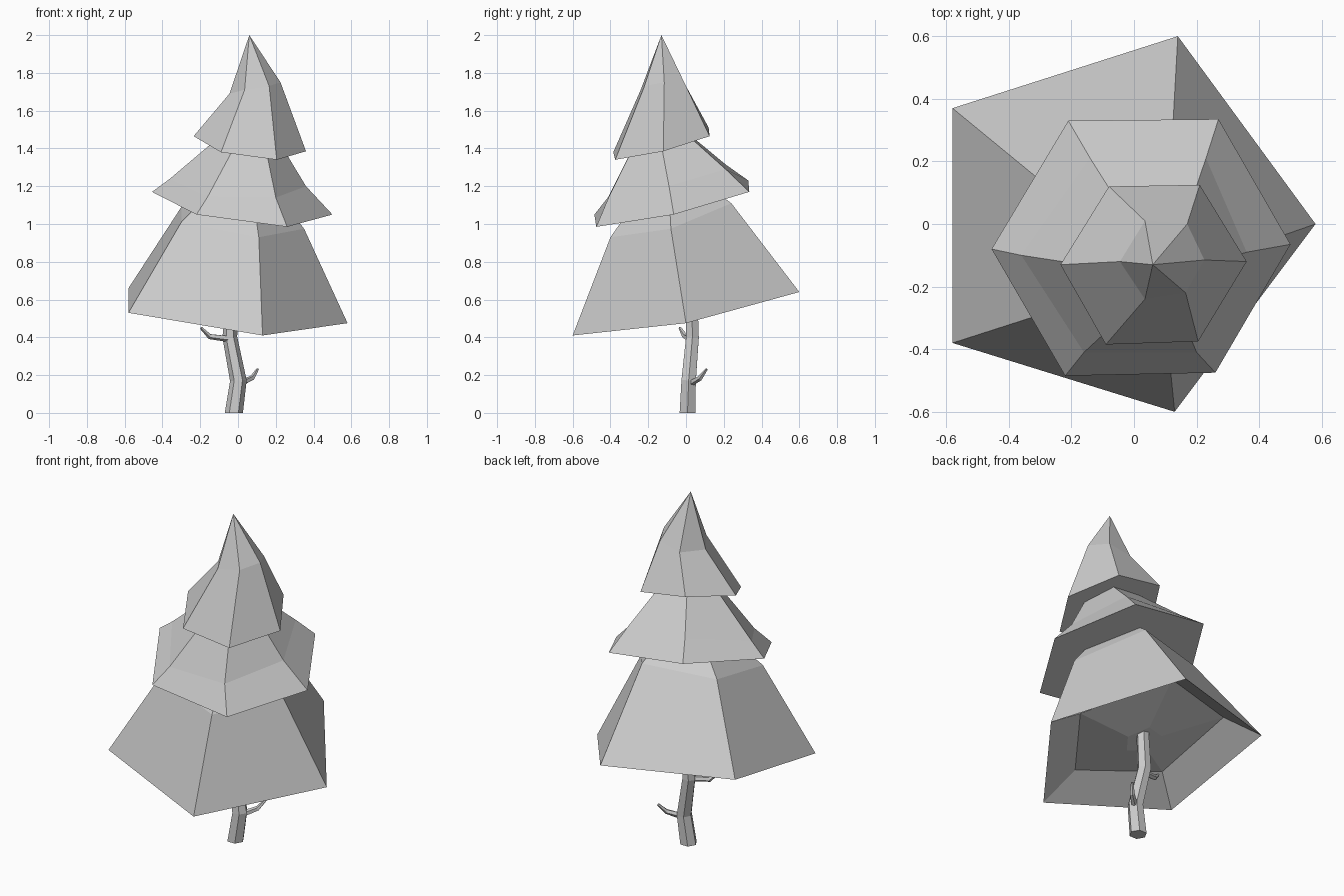
import bpy, bmesh, math
from mathutils import Vector

if "Cube" in bpy.data.objects:
    bpy.data.objects.remove(bpy.data.objects["Cube"])


def loft(name, rings):
    """Skin a list of point rings; a one-point ring makes a tip, others are capped."""
    bm = bmesh.new()
    vs = [[bm.verts.new(p) for p in r] for r in rings]
    for a, b in zip(vs, vs[1:]):
        n = max(len(a), len(b))
        for i in range(n):
            j = (i + 1) % n
            if len(b) == 1:
                bm.faces.new((a[i], a[j], b[0]))
            else:
                bm.faces.new((a[i], a[j], b[j], b[i]))
    for r in (vs[0], vs[-1]):
        if len(r) > 2:
            bm.faces.new(r)
    bmesh.ops.recalc_face_normals(bm, faces=bm.faces)
    me = bpy.data.meshes.new(name)
    bm.to_mesh(me)
    bm.free()
    ob = bpy.data.objects.new(name, me)
    bpy.context.collection.objects.link(ob)
    return ob


def inset(ring, s, dz, tilt=1.0):
    """Shrink a ring about its centre, raise it and scale its tilt."""
    c = sum((Vector(p) for p in ring), Vector()) / len(ring)
    return [c + Vector(((p[0] - c.x) * s, (p[1] - c.y) * s, (p[2] - c.z) * tilt + dz))
            for p in ring]


def tier(name, rim, shoulder, tip, hollow=()):
    under = [inset(rim, s, dz, t) for s, dz, t in hollow]
    loft(name, under + [rim, shoulder, [tip]])


def tube(name, path, radii, sides):
    pts = [Vector(p) for p in path]
    rings = []
    for i, p in enumerate(pts):
        d = (pts[min(i + 1, len(pts) - 1)] - pts[max(i - 1, 0)]).normalized()
        if i == 0 and p.z == 0:
            d = Vector((0, 0, 1))
        u = d.cross(Vector((0, 1, 0))).normalized()
        v = d.cross(u)
        rings.append([p + radii[i] * (u * math.cos(a) + v * math.sin(a))
                      for a in (2 * math.pi * k / sides for k in range(sides))])
    loft(name, rings)


# Lower foliage: five-sided skirt, underside recessed then bulging down to the trunk
tier("lower_foliage",
     [(.14, .60, .64), (.58, 0, .475), (.13, -.60, .41), (-.58, -.38, .53), (-.58, .37, .66)],
     [(.12, .24, 1.11), (.35, -.08, .975), (.11, -.40, .93), (-.30, -.29, 1.01), (-.30, .14, 1.09)],
     (.05, -.10, 1.36),
     [(.16, .06, .25), (.68, .12, .85)])

# Middle foliage: flared six-sided skirt, flat underside
tier("middle_foliage",
     [(-.21, .33, 1.23), (.27, .335, 1.17), (.50, -.065, 1.05),
      (.26, -.475, .985), (-.22, -.485, 1.05), (-.455, -.08, 1.17)],
     [(-.14, .21, 1.315), (.23, .21, 1.29), (.36, -.09, 1.20),
      (.20, -.41, 1.14), (-.16, -.41, 1.145), (-.36, -.10, 1.24)],
     (.10, -.17, 1.63))

# Top foliage: six-sided spire, flat underside
tier("top_foliage",
     [(-.08, .12, 1.51), (.21, .125, 1.465), (.36, -.12, 1.385),
      (.205, -.375, 1.34), (-.09, -.385, 1.38), (-.235, -.13, 1.465)],
     [(.035, .01, 1.70), (.17, 0, 1.73), (.225, -.115, 1.75),
      (.165, -.22, 1.73), (.035, -.24, 1.71), (-.045, -.12, 1.69)],
     (.06, -.13, 2.0))

# Crooked trunk and two twigs
tube("trunk", [(-.022, .008, 0), (.002, .014, .17), (-.043, .034, .40), (-.035, .03, .62)],
     [.048, .044, .039, .035], 6)
tube("left_twig", [(-.03, .02, .39), (-.15, -.005, .405), (-.195, -.032, .45)],
     [.018, .015, .008], 5)
tube("right_twig", [(.01, .02, .155), (.075, .075, .185), (.105, .11, .232)],
     [.018, .014, .007], 5)
